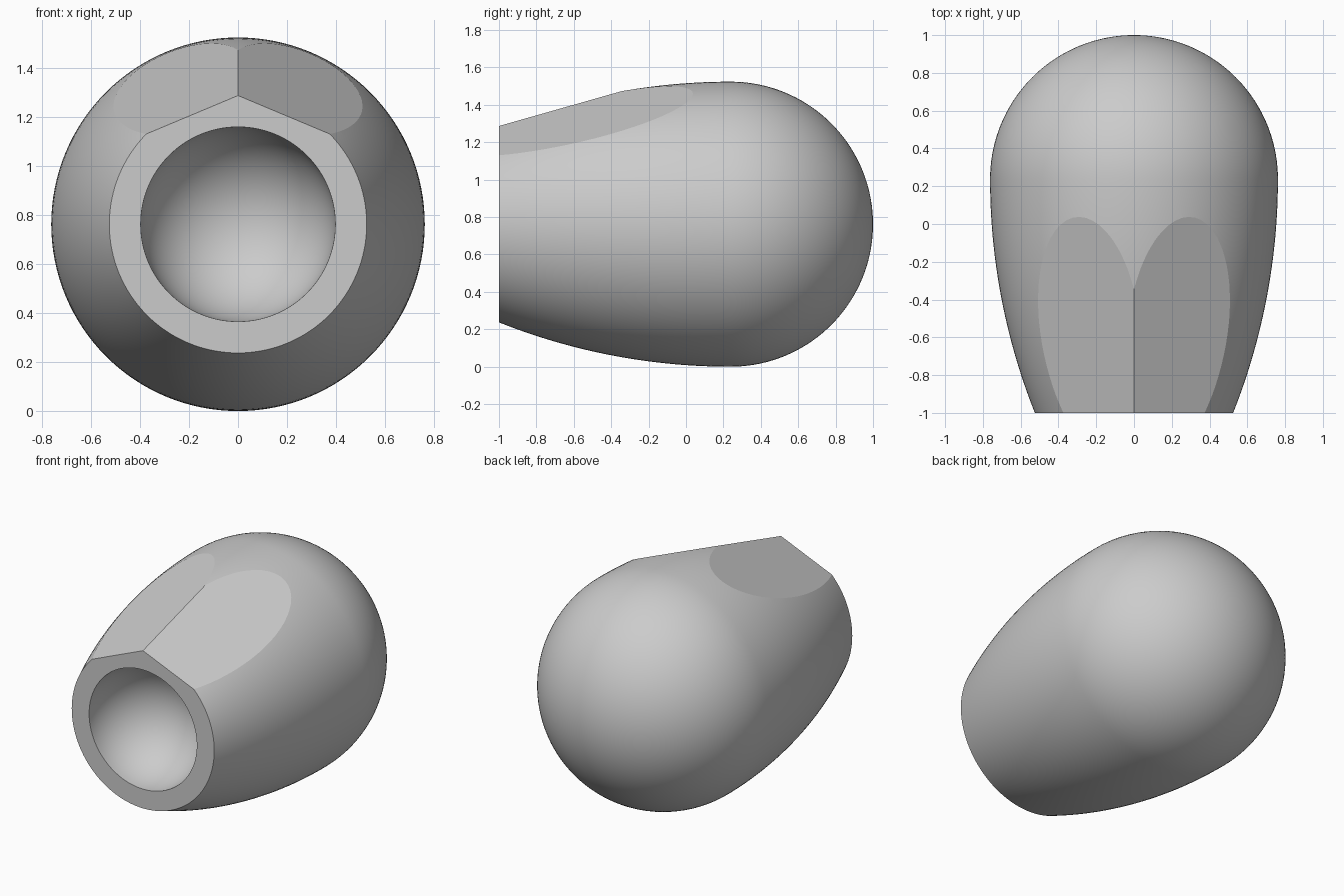
import bpy, bmesh
from math import sin, cos, pi, sqrt
from mathutils import Vector, Matrix

cube = bpy.data.objects.get("Cube")
if cube:
    bpy.data.objects.remove(cube, do_unlink=True)

BALL_R = 0.762      # rounded rear end, also the height of the axis
BALL_Y = 1 - BALL_R
FRONT_Y = -1.0
FRONT_R = 0.525
BORE_R = 0.397

# One grey material
grey = bpy.data.materials.new("light_grey")
grey.use_nodes = True
colour = (0.6, 0.6, 0.6, 1)
grey.diffuse_color = colour
grey.node_tree.nodes["Principled BSDF"].inputs["Base Color"].default_value = colour

# Profile (y, radius): round socket, flat rim, tapering barrel, ball end
socket = [(FRONT_Y + BORE_R * cos(a), BORE_R * sin(a))
          for a in (pi / 2 * i / 24 for i in range(25))]
length, sag = BALL_Y - FRONT_Y, BALL_R - FRONT_R
arc_r = (length ** 2 + sag ** 2) / (2 * sag)
barrel = []
for i in range(24):
    y = FRONT_Y + length * i / 24
    barrel.append((y, BALL_R - arc_r + sqrt(arc_r ** 2 - (BALL_Y - y) ** 2)))
ball = [(BALL_Y + BALL_R * sin(a), BALL_R * cos(a))
        for a in (pi / 2 * i / 36 for i in range(37))]

# Revolve the profile about the long axis
bm = bmesh.new()
verts = [bm.verts.new((0, y, BALL_R + r)) for y, r in socket + barrel + ball]
edges = [bm.edges.new(pair) for pair in zip(verts, verts[1:])]
bmesh.ops.spin(bm, geom=verts + edges, cent=(0, 0, BALL_R), axis=(0, 1, 0),
               angle=2 * pi, steps=128, use_duplicate=False)
bmesh.ops.remove_doubles(bm, verts=bm.verts[:], dist=0.0005)
bmesh.ops.recalc_face_normals(bm, faces=bm.faces[:])

# Two flats cut on top, meeting in a central ridge
ridge_start = Vector((0, FRONT_Y, BALL_R + FRONT_R))
for side in (-1, 1):
    bmesh.ops.bisect_plane(bm, geom=bm.verts[:] + bm.edges[:] + bm.faces[:],
                           dist=0.00001, plane_co=ridge_start,
                           plane_no=Vector((0.419 * side, -0.284, 1)).normalized(),
                           clear_outer=True)
    rim = [e for e in bm.edges if e.is_boundary]
    bmesh.ops.holes_fill(bm, edges=rim, sides=0)
bmesh.ops.recalc_face_normals(bm, faces=bm.faces[:])

mesh = bpy.data.meshes.new("knob_body")
bm.to_mesh(mesh)
bm.free()
mesh.materials.append(grey)
knob = bpy.data.objects.new("knob_body", mesh)
bpy.context.collection.objects.link(knob)

# Smooth shading with crisp flats and rim
bpy.ops.object.select_all(action='DESELECT')
knob.select_set(True)
bpy.context.view_layer.objects.active = knob
bpy.ops.object.shade_smooth_by_angle(angle=pi / 18)
